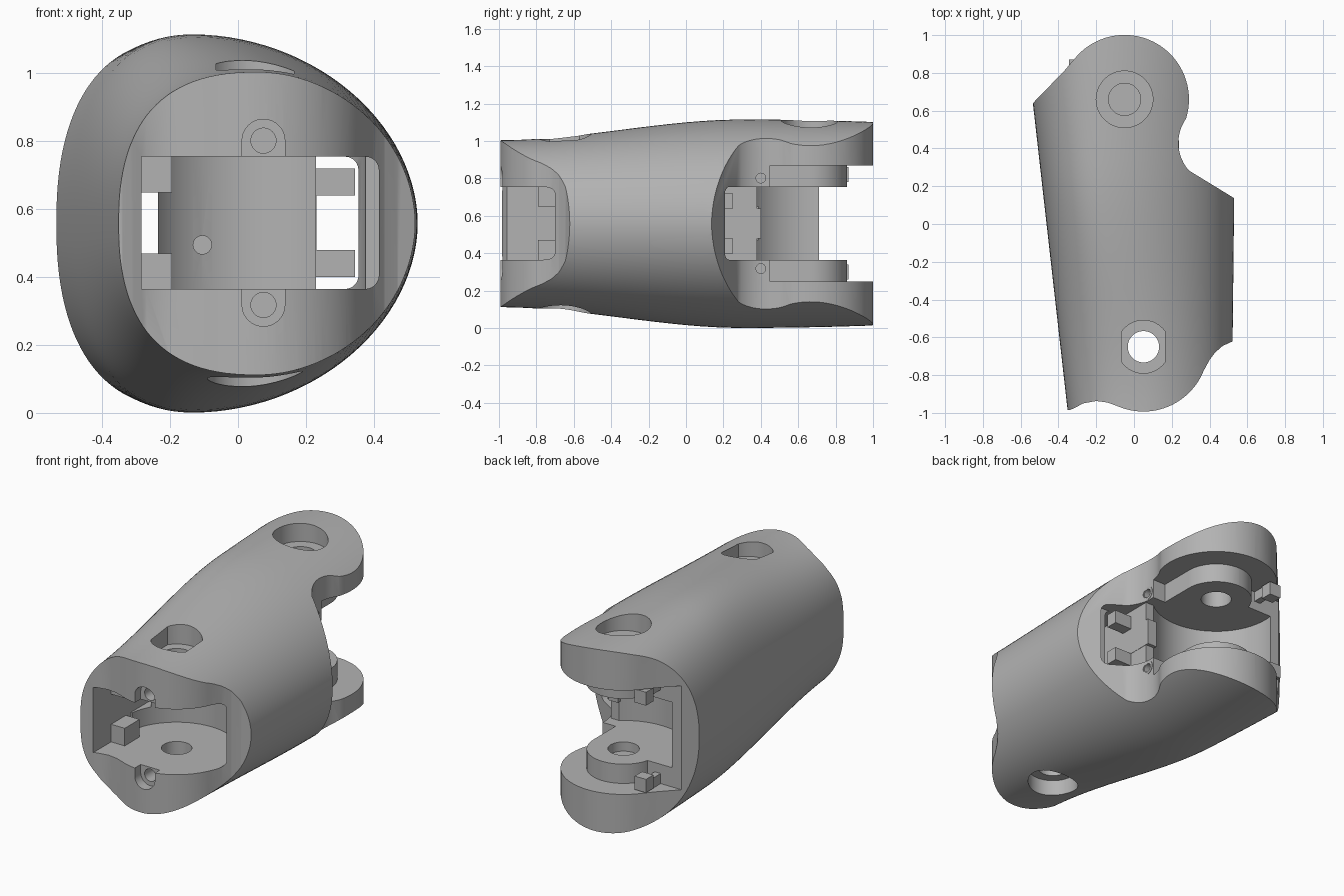
import bpy, bmesh
from math import cos, sin, pi, radians
from mathutils import Matrix, Vector

if "Cube" in bpy.data.objects:
    bpy.data.objects.remove(bpy.data.objects["Cube"])

grey = bpy.data.materials.new("plain_grey")
grey.use_nodes = True
colour = (0.45, 0.45, 0.45, 1)
grey.diffuse_color = colour
grey.node_tree.nodes["Principled BSDF"].inputs["Base Color"].default_value = colour

MID = 0.56                   # height of the symmetry plane
REAR = Vector((-0.05, 0.66))  # rear hinge axis
FRONT = Vector((0.05, -0.65))  # front hinge axis


def finish(name, bm):
    bmesh.ops.recalc_face_normals(bm, faces=bm.faces)
    mesh = bpy.data.meshes.new(name)
    bm.to_mesh(mesh)
    bm.free()
    mesh.materials.append(grey)
    ob = bpy.data.objects.new(name, mesh)
    bpy.context.scene.collection.objects.link(ob)
    return ob


def box(name, x0, x1, y0, y1, z0, z1, corner=0):
    """Box; corner rounds the two edges along y on its +x side."""
    bm = bmesh.new()
    m = Matrix.Translation(((x0 + x1) / 2, (y0 + y1) / 2, (z0 + z1) / 2))
    m = m @ Matrix.Diagonal((x1 - x0, y1 - y0, z1 - z0, 1))
    bmesh.ops.create_cube(bm, size=1, matrix=m)
    if corner:
        edges = [e for e in bm.edges
                 if all(v.co.x > x1 - 0.001 for v in e.verts)
                 and abs(e.verts[0].co.y - e.verts[1].co.y) > 0.001]
        bmesh.ops.bevel(bm, geom=edges, offset=corner, segments=6,
                        profile=0.5, affect="EDGES")
    return finish(name, bm)


def cyl(name, centre, r, length, axis="Z", sides=64):
    bm = bmesh.new()
    m = Matrix.Translation(centre)
    if axis == "X":
        m = m @ Matrix.Rotation(pi / 2, 4, "Y")
    elif axis == "Y":
        m = m @ Matrix.Rotation(pi / 2, 4, "X")
    bmesh.ops.create_cone(bm, cap_ends=True, segments=sides, radius1=r,
                          radius2=r, depth=length, matrix=m)
    return finish(name, bm)


def pin(name, c, r, z0, z1):
    return cyl(name, (c.x, c.y, (z0 + z1) / 2), r, z1 - z0)


def combine(target, tool, op="DIFFERENCE"):
    mod = target.modifiers.new("combine", "BOOLEAN")
    mod.operation = op
    mod.solver = "EXACT"
    mod.object = tool
    bpy.context.view_layer.objects.active = target
    bpy.ops.object.modifier_apply(modifier=mod.name)
    bpy.data.objects.remove(tool)


def arc(c, r, a0, a1, n):
    return [(c[0] + r * cos(radians(a0 + (a1 - a0) * i / n)),
             c[1] + r * sin(radians(a0 + (a1 - a0) * i / n))) for i in range(n + 1)]


# Egg-shaped tube, lofted from front to back
def section(y, count=112):
    t = min(1, (y + 1) / 1.3) if y > -1 else 0
    s = t * t * (3 - 2 * t)
    h = 0.446 + 0.111 * s - 0.013 * max(0, (y - 0.3) / 0.7) ** 2
    apex = 0.06 - 0.19 * s
    left = -0.35 - 0.113 * (y + 1)
    right = 0.52 + 0.01 * s
    ring = []
    for i in range(count):
        a = 2 * pi * i / count
        c, d = cos(a), sin(a)
        n = 1.93 if c > 0 else 2.45 - 0.15 * s
        width = right - apex if c > 0 else apex - left
        x = apex + width * abs(c) ** (2 / n) * (1 if c > 0 else -1)
        z = MID - 0.002 + h * abs(d) ** (2 / n) * (1 if d > 0 else -1)
        ring.append((x, y, z))
    return ring


bm = bmesh.new()
rings = [[bm.verts.new(p) for p in section(-1.1 + 2.2 * k / 26)] for k in range(27)]
for a, b in zip(rings, rings[1:]):
    for i in range(len(a)):
        j = (i + 1) % len(a)
        bm.faces.new((a[i], a[j], b[j], b[i]))
bm.faces.new(rings[0])
bm.faces.new(rings[-1])
body = finish("link_body", bm)

# Plan outline that trims the tube
plan = [(-0.7, -0.98), (-0.34, -0.985), (-0.31, -0.972), (-0.27, -0.95),
        (-0.2, -0.937), (-0.14, -0.945)]
plan += arc(FRONT, 0.343, -113, -22, 22)
plan += [(0.40, -0.72), (0.43, -0.68), (0.47, -0.645), (0.525, -0.62), (0.6, -0.6)]
plan += [(0.6, 0.08), (0.525, 0.14)]
plan += arc((0.455, 0.43), 0.22, 222, 155, 14)
plan += arc(REAR, 0.341, -17, 137, 36)
plan += [(-0.37, 0.81), (-0.535, 0.64), (-0.7, 0.475)]
bm = bmesh.new()
base = bm.faces.new([bm.verts.new((x, y, -0.3)) for x, y in plan])
top = bmesh.ops.extrude_face_region(bm, geom=[base])["geom"]
bmesh.ops.translate(bm, vec=(0, 0, 1.8),
                    verts=[v for v in top if isinstance(v, bmesh.types.BMVert)])
combine(body, finish("plan_cutter", bm), "INTERSECT")

LOW, HIGH = 0.365, 0.755     # floor and ceiling of the inner cavity
# Rear fork: wide slot that leaves a rounded boss on each arm
slot = box("slot_cutter", -0.05, 0.7, 0.45, 1.2, 0.25, 0.87)
combine(slot, box("slot_side", -0.9, 0.7, 0.71, 1.2, 0.25, 0.87), "UNION")
for z0, z1 in ((0.2, LOW), (HIGH, 0.92)):
    boss = pin("boss", REAR, 0.2, z0, z1)
    combine(boss, box("boss_arm", -0.25, 0.15, 0.3, 0.66, z0, z1), "UNION")
    combine(slot, boss)
combine(body, slot)

# Inner cavities and the channels past the web
cuts = [
    pin("rear_cavity", REAR, 0.36, LOW, HIGH),
    box("rear_mouth", -0.05, 0.7, 0.38, 0.9, LOW, HIGH),
    box("front_mouth", -0.285, 0.415, -1.2, -0.6, LOW, HIGH, 0.04),
    pin("front_cavity", FRONT, 0.33, LOW, HIGH),
    box("left_channel", -0.285, -0.235, -0.7, 0.6, 0.47, 0.65),
    box("right_channel", 0.23, 0.355, -0.7, 0.6, LOW, HIGH, 0.04),
    box("right_mouth", 0.23, 0.415, 0.17, 0.6, LOW, HIGH, 0.04),
    cyl("cord_hole", (-0.105, -0.3, 0.495), 0.027, 0.3, "Y", 32),
    # hinge holes and their outer recesses
    pin("rear_recess", REAR, 0.15, 1.0, 1.4),
    pin("rear_hole", REAR, 0.085, 0.31, 1.2),
    pin("front_hole", FRONT, 0.083, -0.2, 1.3),
    pin("front_low_recess", FRONT, 0.14, -0.2, 0.2),
]
nut = pin("nut_recess", FRONT, 0.14, 0.92, 1.3)
combine(nut, box("nut_flats", -0.065, 0.165, -0.9, -0.4, 0.8, 1.4), "INTERSECT")
cuts.append(nut)

# Screw seats, mirrored above and below the middle
for side in (-1, 1):
    z = MID + side * 0.242
    inner = MID + side * 0.19
    cuts += [
        cyl("seat_round", (0.075, -1.0, z), 0.063, 0.13, "Y", 40),
        box("seat_throat", 0.012, 0.138, -1.065, -0.935, min(z, inner), max(z, inner)),
        cyl("screw_hole", (0.075, -0.9, z), 0.037, 0.3, "Y", 32),
        cyl("rear_screw_hole", (0.27, 0.4, z), 0.03, 0.24, "X", 32),
    ]
for c in cuts:
    combine(body, c)

# Stops, lugs and tabs, mirrored above and below the middle
parts = [body, box("cord_anchor", 0.17, 0.232, 0.18, 0.4, 0.48, 0.64)]
for side, word in ((-1, "lower"), (1, "upper")):
    def pair(name, x0, x1, y0, y1, d0, d1):
        z0, z1 = sorted((MID + side * d0, MID + side * d1))
        parts.append(box(word + "_" + name, x0, x1, y0, y1, z0, z1))
    pair("front_stop", -0.29, -0.195, -0.79, -0.65, 0.09, 0.2)
    pair("anchor_lug", 0.22, 0.345, 0.18, 0.25, 0.08, 0.16)
    pair("rear_tab", -0.345, -0.27, 0.8, 0.87, 0.22, 0.3)
    pair("rear_tab_bar", -0.33, -0.29, 0.69, 0.82, 0.25, 0.32)
    spot = (0.213, 0.4, MID + side * 0.242)
    parts.append(cyl(word + "_screw_collar", spot, 0.042, 0.05, "X", 32))
    combine(parts[-1], cyl("collar_hole", spot, 0.026, 0.2, "X", 32))

# Smooth shading with crisp edges
bpy.ops.object.select_all(action="DESELECT")
for ob in parts:
    ob.select_set(True)
bpy.context.view_layer.objects.active = body
bpy.ops.object.shade_smooth_by_angle(angle=radians(28))
